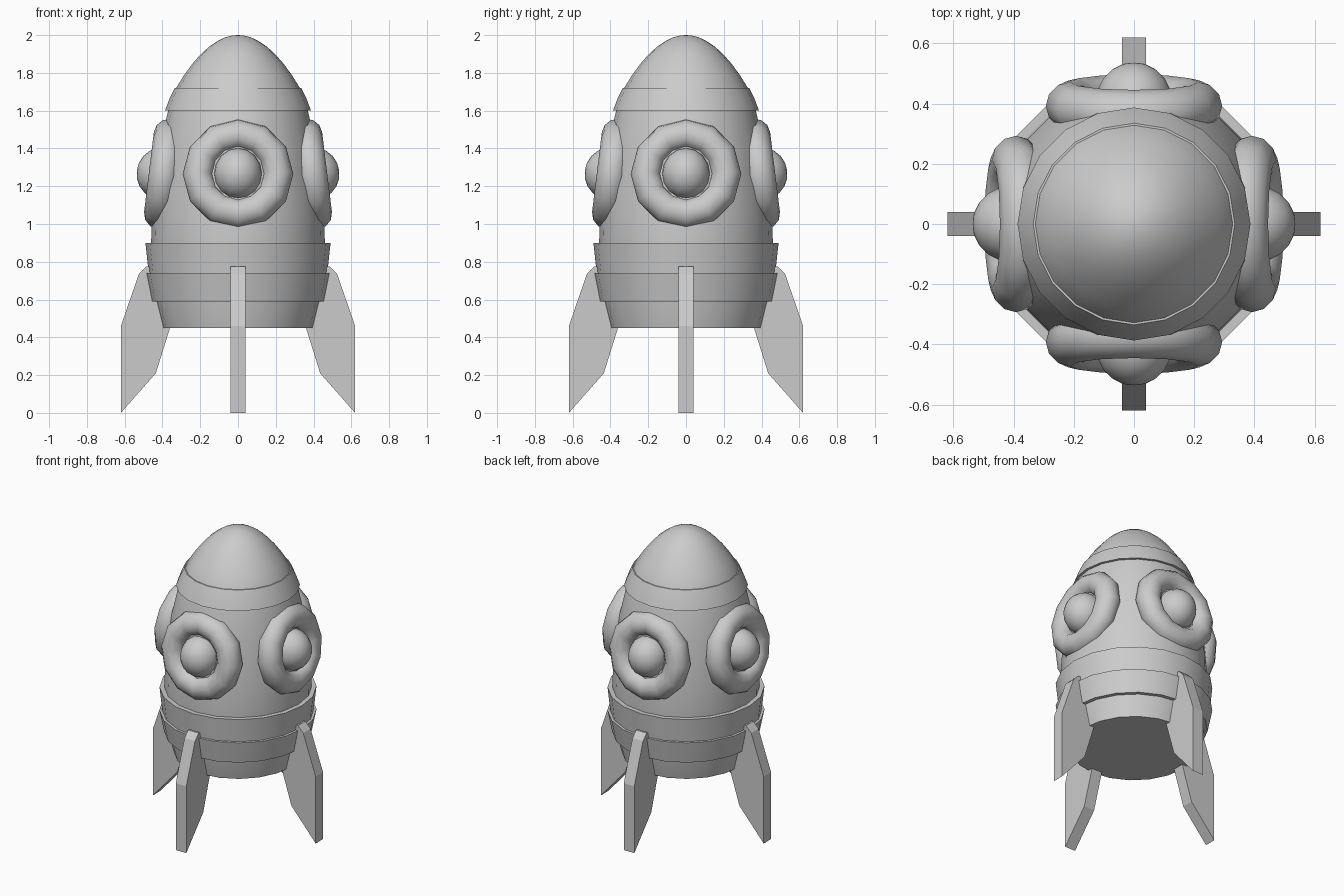
import bpy, bmesh
from math import sin, cos, pi, radians, sqrt
from mathutils import Matrix

if "Cube" in bpy.data.objects:
    bpy.data.objects.remove(bpy.data.objects["Cube"])

SEGS = 20


def make(name, bm, angle=40):
    bmesh.ops.recalc_face_normals(bm, faces=bm.faces)
    me = bpy.data.meshes.new(name)
    bm.to_mesh(me)
    bm.free()
    ob = bpy.data.objects.new(name, me)
    bpy.context.collection.objects.link(ob)
    bpy.ops.object.select_all(action='DESELECT')
    ob.select_set(True)
    bpy.context.view_layer.objects.active = ob
    if angle:
        bpy.ops.object.shade_smooth_by_angle(angle=radians(angle))
    return ob


def lathe(name, profile, closed=False):
    """Revolve (radius, z) points; an open profile gets its ends capped."""
    bm = bmesh.new()
    rings = [[bm.verts.new((r * cos(2 * pi * i / SEGS), r * sin(2 * pi * i / SEGS), z))
              for i in range(SEGS)] for r, z in profile]
    pairs = list(zip(rings, rings[1:]))
    if closed:
        pairs.append((rings[-1], rings[0]))
    for a, b in pairs:
        for i in range(SEGS):
            j = (i + 1) % SEGS
            bm.faces.new((a[i], a[j], b[j], b[i]))
    if not closed:
        bm.faces.new(rings[0])
        bm.faces.new(rings[-1])
    return make(name, bm)


# Hull with rounded nose
hull = [(.40, .45), (.435, .59), (.452, .74), (.46, .90), (.455, 1.05),
        (.443, 1.2), (.415, 1.4), (.37, 1.6), (.328, 1.72)]
hull += [(.328 * sqrt((2 - z) / .28), z) for z in (1.79, 1.85, 1.90, 1.94, 1.97, 1.988, 1.997, 2.0 - 1e-5)]
lathe("hull", hull)

# Flared bands around the hull
lathe("lower_band", [(.46, .59), (.49, .74), (.43, .74), (.41, .59)], True)
lathe("middle_band", [(.473, .74), (.49, .90), (.44, .90), (.43, .74)], True)
lathe("nose_band", [(.387, 1.60), (.362, 1.665), (.335, 1.72), (.30, 1.72), (.34, 1.60)], True)


def porthole_matrix(turn):
    # local z points outward, leaning up with the hull
    return (Matrix.Rotation(turn, 4, 'Z') @ Matrix.Translation((0, -.392, 1.265))
            @ Matrix.Rotation(radians(90 - 7), 4, 'X'))


def ring(name, turn, major=.213, minor=.08, n=12, m=12):
    bm = bmesh.new()
    v = [[bm.verts.new(((major + minor * cos(2 * pi * j / m)) * cos(2 * pi * i / n),
                        (major + minor * cos(2 * pi * j / m)) * sin(2 * pi * i / n),
                        minor * sin(2 * pi * j / m))) for j in range(m)] for i in range(n)]
    for i in range(n):
        for j in range(m):
            k, l = (i + 1) % n, (j + 1) % m
            bm.faces.new((v[i][j], v[k][j], v[k][l], v[i][l]))
    bm.transform(porthole_matrix(turn))
    make(name, bm)


def window(name, turn):
    bm = bmesh.new()
    bmesh.ops.create_uvsphere(bm, u_segments=16, v_segments=10, radius=1)
    bm.transform(porthole_matrix(turn) @ Matrix.Translation((0, 0, .015))
                 @ Matrix.Diagonal((.127, .137, .13, 1)))
    make(name, bm)


def fin(name, turn):
    side = [(.62, 0), (.62, .46), (.525, .735), (.485, .775),
            (.40, .775), (.36, .45), (.435, .21)]
    bm = bmesh.new()
    face = bm.faces.new([bm.verts.new((-.04, -r, z)) for r, z in side])
    ext = bmesh.ops.extrude_face_region(bm, geom=[face])
    bmesh.ops.translate(bm, vec=(.08, 0, 0),
                        verts=[g for g in ext['geom'] if isinstance(g, bmesh.types.BMVert)])
    # keep the starting side closed
    if not face.is_valid:
        bmesh.ops.holes_fill(bm, edges=bm.edges, sides=0)
    bm.transform(Matrix.Rotation(turn, 4, 'Z'))
    make(name, bm, 0)


# Four portholes and four fins, one per side
for i, side in enumerate(("front", "right", "back", "left")):
    ring(side + "_porthole_ring", i * pi / 2)
    window(side + "_porthole_glass", i * pi / 2)
    fin(side + "_fin", i * pi / 2)
